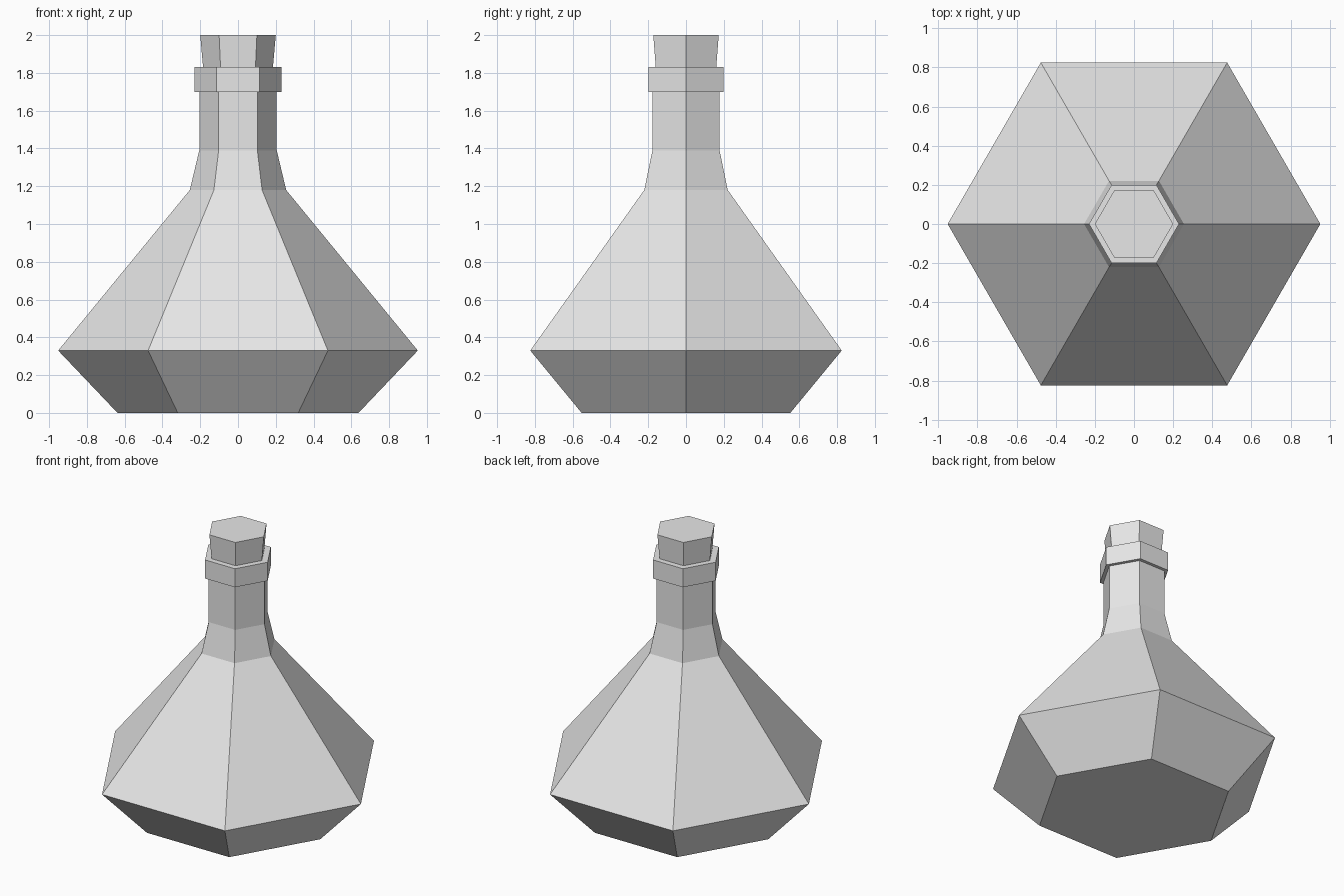
import bpy
import bmesh
from math import cos, sin, pi

SIDES = 6

cube = bpy.data.objects.get("Cube")
if cube:
    bpy.data.objects.remove(cube, do_unlink=True)

# One plain grey for the whole flask
grey = bpy.data.materials.new("light_grey")
grey.use_nodes = True
grey.diffuse_color = (0.8, 0.8, 0.8, 1)
grey.node_tree.nodes["Principled BSDF"].inputs["Base Color"].default_value = grey.diffuse_color


def hex_lathe(name, profile):
    """Closed six-sided solid from (radius, height) pairs, bottom to top."""
    bm = bmesh.new()
    rings = [[bm.verts.new((r * cos(2 * pi * i / SIDES), r * sin(2 * pi * i / SIDES), z))
              for i in range(SIDES)] for r, z in profile]
    for low, high in zip(rings, rings[1:]):
        for i in range(SIDES):
            j = (i + 1) % SIDES
            bm.faces.new((low[i], low[j], high[j], high[i]))
    bm.faces.new(rings[0][::-1])
    bm.faces.new(rings[-1])
    mesh = bpy.data.meshes.new(name)
    bm.to_mesh(mesh)
    bm.free()
    mesh.materials.append(grey)
    obj = bpy.data.objects.new(name, mesh)
    bpy.context.collection.objects.link(obj)
    return obj


# Flask: tapered foot, wide belly, shoulder, straight neck and rim in one skin
hex_lathe("flask", [(0.638, 0), (0.952, 0.33), (0.255, 1.18), (0.205, 1.39),
                    (0.205, 1.70), (0.23, 1.70), (0.23, 1.83)])

# Stopper flaring slightly towards the top
hex_lathe("stopper", [(0.184, 1.82), (0.2, 2.0)])
